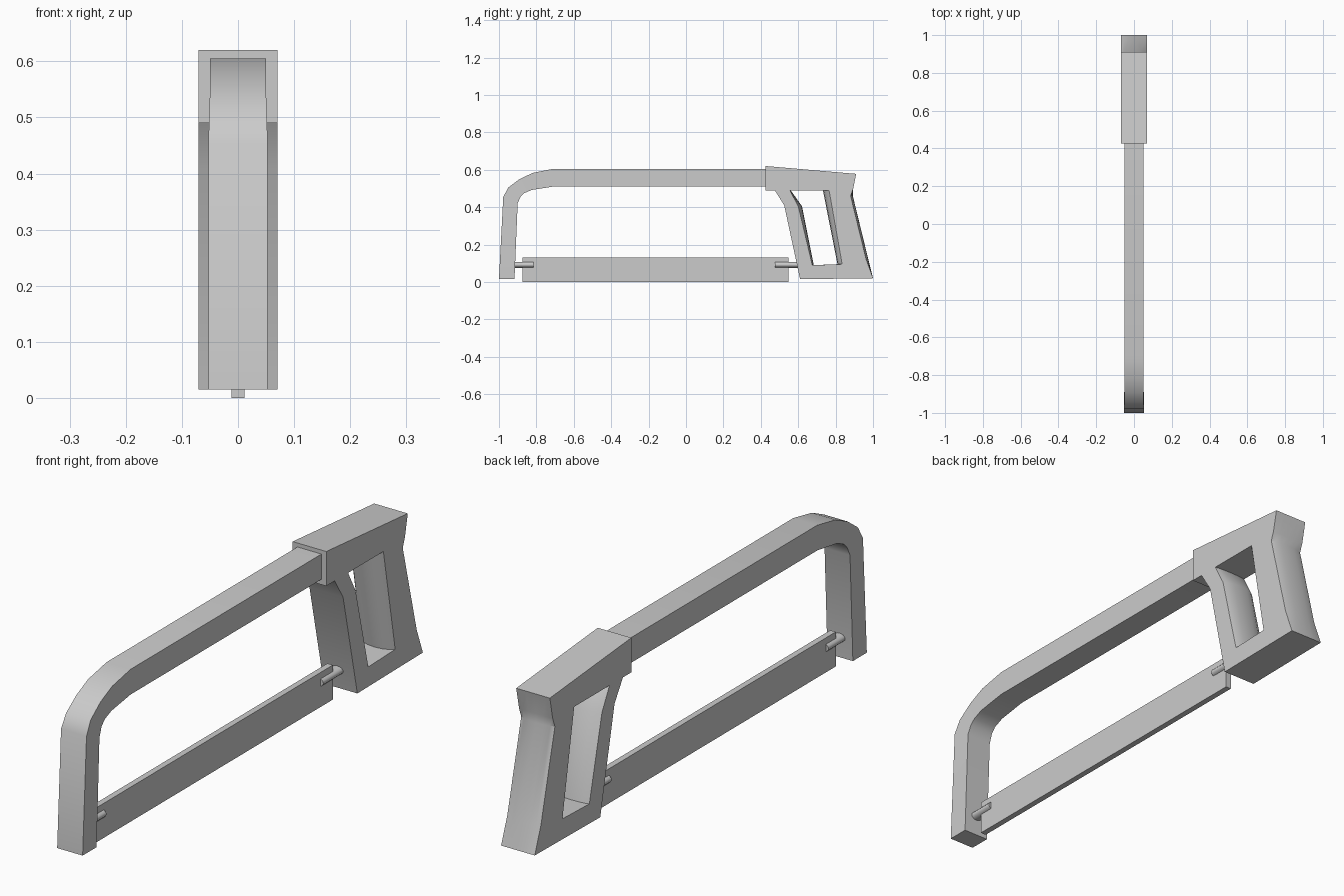
import bpy, bmesh, math

if "Cube" in bpy.data.objects:
    bpy.data.objects.remove(bpy.data.objects["Cube"])


def finish(bm, name, smooth=None):
    bmesh.ops.recalc_face_normals(bm, faces=bm.faces)
    me = bpy.data.meshes.new(name)
    bm.to_mesh(me)
    bm.free()
    ob = bpy.data.objects.new(name, me)
    bpy.context.collection.objects.link(ob)
    if smooth:
        bpy.ops.object.select_all(action='DESELECT')
        ob.select_set(True)
        bpy.context.view_layer.objects.active = ob
        bpy.ops.object.shade_smooth_by_angle(angle=math.radians(smooth))
    return ob


def sweep_loop(bm, pts, layers):
    """Wall across x; layers are (x, bulge factor), points are (y, z, bulge)."""
    rows = [[bm.verts.new((x, y + b * f, z)) for y, z, b in pts] for x, f in layers]
    n = len(pts)
    for a, c in zip(rows, rows[1:]):
        for i in range(n):
            j = (i + 1) % n
            bm.faces.new((a[i], a[j], c[j], c[i]))
    return [[bm.edges.get((r[i], r[(i + 1) % n])) for i in range(n)]
            for r in (rows[0], rows[-1])]


# bow frame: paired outer / inner section points (y, z, half width)
outer = [(-1, .015, .053), (-.977, .455, .053), (-.95, .505, .051), (-.89, .55, .05),
         (-.82, .583, .05), (-.71, .605, .05), (.5, .605, .05)]
inner = [(-.917, .015, .053), (-.9, .42, .053), (-.885, .455, .051), (-.865, .475, .05),
         (-.825, .492, .05), (-.71, .51, .05), (.5, .51, .05)]
bm = bmesh.new()
rings = []
for o, i in zip(outer, inner):
    rings.append([bm.verts.new((s * p[2], p[0], p[1]))
                  for p, s in ((o, -1), (o, 1), (i, 1), (i, -1))])
for a, b in zip(rings, rings[1:]):
    for k in range(4):
        m = (k + 1) % 4
        bm.faces.new((a[k], a[m], b[m], b[k]))
bm.faces.new(rings[0])
bm.faces.new(rings[-1])
finish(bm, "bow_frame", 30)

# handle: outline and finger hole, with grip surfaces swelling at the middle
outline = [(.425, .62, 0), (.91, .578, 0), (.893, .495, 0), (.88, .46, .012),
           (.963, .12, .012), (1, .02, 0), (.61, .015, 0), (.525, .41, 0),
           (.475, .49, 0), (.425, .49, 0)]
hole = [(.555, .49, .005), (.6, .405, .02), (.675, .09, .008),
        (.835, .095, -.025), (.765, .49, -.033)]
layers = [(-.07, 0), (-.055, .5), (-.03, .87), (0, 1), (.03, .87), (.055, .5), (.07, 0)]
bm = bmesh.new()
ends_a = sweep_loop(bm, outline, layers)
ends_b = sweep_loop(bm, hole, layers)
for a, b in zip(ends_a, ends_b):
    bmesh.ops.triangle_fill(bm, edges=a + b, use_beauty=True)
finish(bm, "handle", 30)

# blade
bm = bmesh.new()
bmesh.ops.create_cube(bm, size=1)
for v in bm.verts:
    v.co = (v.co.x * .023, -.1635 + v.co.y * 1.423, .065 + v.co.z * .13)
finish(bm, "blade")

# slotted pins holding the blade ends
for name, y0, y1 in (("front_pin", -.94, -.815), ("rear_pin", .475, .62)):
    bm = bmesh.new()
    bmesh.ops.create_cone(bm, cap_ends=True, segments=16, radius1=1, radius2=1, depth=1)
    for v in bm.verts:
        v.co = (v.co.x * .023, (y0 + y1) / 2 + v.co.z * (y1 - y0), .092 + v.co.y * .016)
    finish(bm, name, 40)
